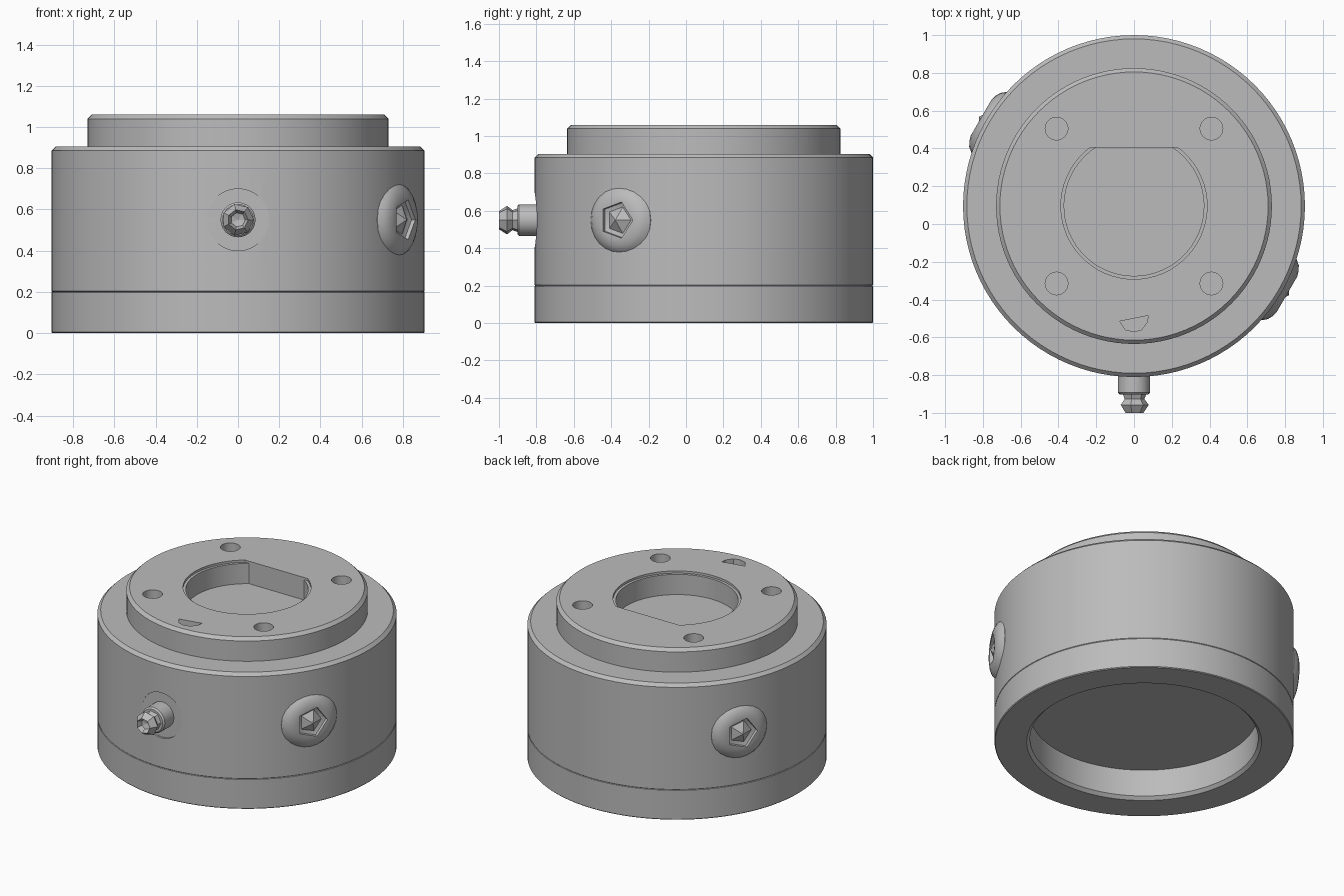
import bpy, bmesh, math
from mathutils import Matrix, Vector

cube = bpy.data.objects.get("Cube")
if cube:
    bpy.data.objects.remove(cube, do_unlink=True)

AXIS_Y = 0.095      # housing axis
R = 0.905           # housing radius
MID_Z = 0.55        # height of the side screws

steel = bpy.data.materials.new("grey steel")
steel.use_nodes = True
steel.diffuse_color = (0.5, 0.5, 0.5, 1)
steel.node_tree.nodes["Principled BSDF"].inputs["Base Color"].default_value = (0.5, 0.5, 0.5, 1)


def finish(name, bm, matrix):
    bmesh.ops.remove_doubles(bm, verts=bm.verts, dist=1e-5)
    bmesh.ops.recalc_face_normals(bm, faces=bm.faces)
    mesh = bpy.data.meshes.new(name)
    bm.to_mesh(mesh)
    bm.free()
    mesh.materials.append(steel)
    mesh.transform(matrix)
    ob = bpy.data.objects.new(name, mesh)
    bpy.context.collection.objects.link(ob)
    return ob


def lathe(name, profile, sides, matrix=Matrix()):
    """Revolve (radius, height) points round z; axis points close the ends."""
    bm = bmesh.new()
    rings = []
    for r, z in profile:
        if r == 0:
            rings.append([bm.verts.new((0, 0, z))] * sides)
        else:
            rings.append([bm.verts.new((r * math.cos(a), r * math.sin(a), z))
                          for a in (2 * math.pi * i / sides for i in range(sides))])
    for lo, hi in zip(rings, rings[1:]):
        for i in range(sides):
            j = (i + 1) % sides
            corners = list(dict.fromkeys((lo[i], lo[j], hi[j], hi[i])))
            if len(corners) > 2:
                bm.faces.new(corners)
    return finish(name, bm, matrix)


def prism(name, outline, z0, z1):
    bm = bmesh.new()
    low = [bm.verts.new((x, y, z0)) for x, y in outline]
    high = [bm.verts.new((x, y, z1)) for x, y in outline]
    bm.faces.new(low)
    bm.faces.new(high)
    for i in range(len(low)):
        j = (i + 1) % len(low)
        bm.faces.new((low[i], low[j], high[j], high[i]))
    return finish(name, bm, Matrix())


def cut(target, cutter):
    cutter.hide_render = True
    bpy.context.view_layer.objects.active = target
    mod = target.modifiers.new("cut", 'BOOLEAN')
    mod.operation = 'DIFFERENCE'
    mod.solver = 'EXACT'
    mod.object = cutter
    bpy.ops.object.modifier_apply(modifier=mod.name)
    bpy.data.objects.remove(cutter, do_unlink=True)


def smooth(ob, degrees):
    bpy.ops.object.select_all(action='DESELECT')
    ob.select_set(True)
    bpy.context.view_layer.objects.active = ob
    bpy.ops.object.shade_smooth_by_angle(angle=math.radians(degrees))


def outward(degrees, distance):
    """Frame on the housing wall whose z axis points away from the centre."""
    a = math.radians(degrees)
    d = Vector((math.cos(a), math.sin(a), 0))
    turn = d.to_track_quat('Z', 'Y').to_matrix().to_4x4()
    return Matrix.Translation(d * distance + Vector((0, AXIS_Y, MID_Z))) @ turn


centre = Matrix.Translation((0, AXIS_Y, 0))

# Base ring with an open middle
base = lathe("base_ring", [(0.71, 0), (0.9, 0), (R, 0.005), (R, 0.198), (R - 0.004, 0.2),
                           (0.69, 0.2), (0.69, 0.02), (0.71, 0)], 96, centre)
smooth(base, 25)

# Main housing with raised round flange
body = lathe("housing", [(0, 0.2), (R - 0.004, 0.2), (R, 0.204), (R, 0.885), (0.885, 0.905),
                         (0.73, 0.905), (0.73, 1.04), (0.71, 1.06), (0, 1.06)], 96, centre)


def d_shape(radius, flat):
    """Circle cut off by a straight edge at the back."""
    start = math.pi - math.asin(flat / radius)
    sweep = math.pi + 2 * math.asin(flat / radius)
    return [(radius * math.cos(start + sweep * i / 48),
             AXIS_Y + radius * math.sin(start + sweep * i / 48)) for i in range(49)]


# Central D-shaped pocket with a small step at its rim
cut(body, prism("pocket_cutter", d_shape(0.37, 0.31), 0.91, 1.2))
cut(body, prism("rim_cutter", d_shape(0.387, 0.31), 1.045, 1.2))

# Four bolt holes
for sx in (-1, 1):
    for sy in (-1, 1):
        cut(body, lathe("bolt_hole_cutter", [(0, 0.91), (0.06, 0.91), (0.06, 1.2), (0, 1.2)], 32,
                        Matrix.Translation((sx * 0.41, AXIS_Y + sy * 0.41, 0))))

# Half-moon index notch near the front edge
cut(body, prism("notch_cutter", [(-0.075, -0.515), (-0.045, -0.56), (0, -0.57), (0.04, -0.56),
                                 (0.07, -0.52), (0.075, -0.485)], 1.02, 1.2))

# Flat round seat for the front pin
cut(body, lathe("pin_seat_cutter", [(0, 0), (0.15, 0), (0.15, 0.2), (0, 0.2)], 48, outward(-90, 0.892)))
smooth(body, 25)

# Front pin: round shank, narrow neck and faceted tip with a socket
shank = lathe("pin_shank", [(0, -0.05), (0.085, -0.05), (0.085, 0.095), (0.075, 0.105), (0, 0.105)],
              24, outward(-90, 0.892))
smooth(shank, 30)
lathe("pin_tip", [(0, 0.09), (0.07, 0.09), (0.055, 0.13), (0.078, 0.16), (0.05, 0.203),
                  (0.035, 0.17), (0, 0.16)], 7, outward(-90, 0.892))

# Two domed side screws with five-sided sockets
for name, angle in (("right_screw", -30), ("left_screw", 150)):
    frame = outward(angle, 0.88)
    screw = lathe(name, [(0, -0.08), (0.185, -0.08), (0.185, 0.008), (0.165, 0.032), (0.14, 0.046),
                         (0.11, 0.055), (0, 0.055)], 24, frame)
    cut(screw, lathe("socket_cutter", [(0, 0.0), (0.1, 0.035), (0.105, 0.1), (0, 0.1)], 5, frame))
    smooth(screw, 30)
    # Small pointed centre inside the socket
    lathe(name + "_centre", [(0, -0.02), (0.085, 0.02), (0, 0.066)], 5, frame)
